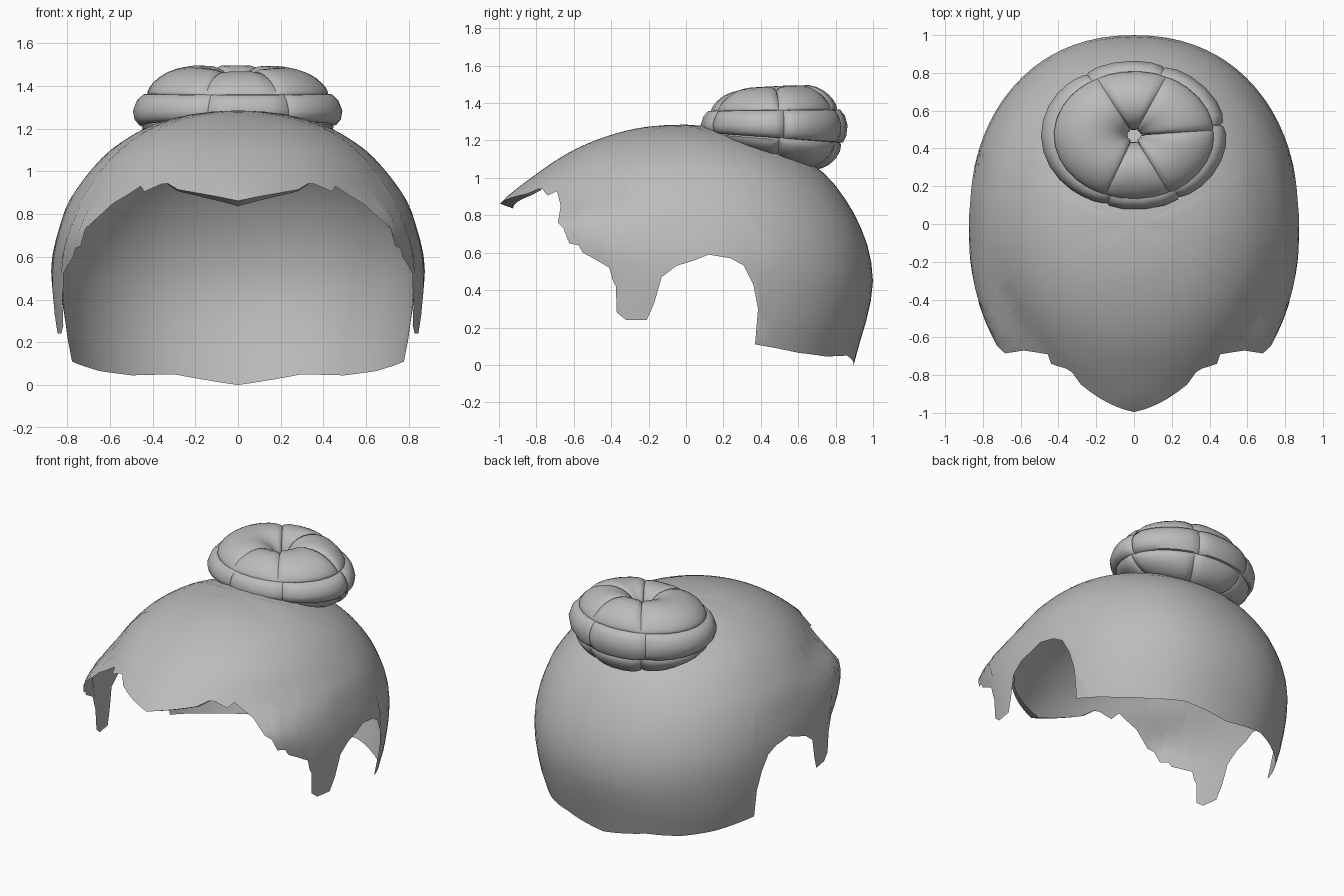
import bpy, math

if "Cube" in bpy.data.objects:
    bpy.data.objects.remove(bpy.data.objects["Cube"])

TOP = 1.285  # crown height
hair = bpy.data.materials.new("hair_grey")
hair.diffuse_color = (0.5, 0.5, 0.5, 1)
hair.use_nodes = True
hair.node_tree.nodes["Principled BSDF"].inputs["Base Color"].default_value = hair.diffuse_color


def lerp_table(table, key):
    """Linear lookup in (key, value) pairs sorted by key."""
    if key <= table[0][0]:
        return table[0][1]
    for (a, va), (b, vb) in zip(table, table[1:]):
        if key <= b:
            return va + (vb - va) * (key - a) / (b - a)
    return table[-1][1]


def smooth_table(table, key):
    """Lookup averaged over a small window, to round the kinks."""
    d = min(.03, key / 2)
    return sum(lerp_table(table, key + d * k) for k in (-1, -.5, 0, .5, 1)) / 5


def profile(points):
    """Radius by height, keyed on the root of the drop so the crown stays round."""
    return [(math.sqrt(TOP - z), r) for z, r in points]


SIDE = profile([(1.285, 0), (1.27, .2), (1.21, .42), (1.09, .61), (.98, .71), (.85, .8),
                (.65, .862), (.55, .877), (.4, .872), (.2, .85), (.1, .83), (0, .79)])
BACK = profile([(1.285, 0), (1.26, .2), (1.2, .41), (1.07, .69), (.96, .8), (.81, .9),
                (.65, .97), (.5, 1), (.4, 1), (.25, .97), (.12, .93), (0, .89)])
FRONT = profile([(1.285, 0), (1.275, .2), (1.23, .4), (1.15, .6), (1.02, .8), (.86, 1.005),
                 (.75, 1.05), (.6, .95), (.5, .83), (.4, .83), (.24, .9)])
# Roundness of the front plan: pointed at the brow, boxier at the temples
PLAN = profile([(1.15, 2), (1.0, 1.92), (.92, 1.78), (.86, 1.85), (.75, 2.5)])


def axes(z, front):
    w = math.sqrt(max(0, TOP - z))
    n = smooth_table(PLAN, w) if front else 2.2
    return smooth_table(SIDE, w), smooth_table(FRONT if front else BACK, w), n


def cap_point(s, z):
    """Point on the right half; s runs from -90 degrees (front) to 90 (back)."""
    a, b, n = axes(z, s < 0)
    c, q = max(0, math.cos(s)), abs(math.sin(s))
    return a * c ** (2 / n), math.copysign(b * q ** (2 / n), s), z


def azimuth(y, z):
    a, b, n = axes(z, y < 0)
    return math.copysign(math.asin(min(1, (abs(y) / b) ** (n / 2))), y)


def finish(name, verts, faces, angle):
    me = bpy.data.meshes.new(name)
    me.from_pydata(verts, [], faces)
    me.materials.append(hair)
    ob = bpy.data.objects.new(name, me)
    bpy.context.collection.objects.link(ob)
    bpy.ops.object.select_all(action='DESELECT')
    ob.select_set(True)
    bpy.context.view_layer.objects.active = ob
    bpy.ops.object.shade_smooth_by_angle(angle=math.radians(angle))
    return ob


# Hairline from brow peak, past the jagged sideburn and ear opening, to the nape (y, z)
HAIRLINE = [(-1, .862), (-.97, .88), (-.85, .915), (-.785, .943), (-.765, .94), (-.74, .905),
            (-.69, .93), (-.67, .85), (-.685, .76), (-.655, .73), (-.645, .65), (-.575, .64),
            (-.57, .6), (-.41, .52), (-.405, .45), (-.375, .42), (-.37, .28), (-.32, .24),
            (-.21, .24), (-.17, .33), (-.13, .47), (-.05, .53), (.12, .59), (.24, .57),
            (.31, .53), (.36, .43), (.385, .3), (.365, .11), (.6, .065), (.75, .045),
            (.86, .05), (.89, 0)]
edge, last = [], -9
for y, z in HAIRLINE:
    s = max(azimuth(y, z), last + .006)
    edge.append((s, z))
    last = s
edge[0], edge[-1] = (-math.pi / 2, .862), (math.pi / 2, 0)
columns = []
for (s0, z0), (s1, z1) in zip(edge, edge[1:]):
    steps = max(1, math.ceil((s1 - s0) / .09))
    columns += [(s0 + (s1 - s0) * k / steps, z0 + (z1 - z0) * k / steps) for k in range(steps)]
columns.append(edge[-1])

# Cap: half shell from crown to hairline, mirrored
ROWS = 18
verts, faces = [(0, 0, TOP)], []
for s, zb in columns:
    for k in range(1, ROWS + 1):
        verts.append(cap_point(s, TOP - (TOP - zb) * (k / ROWS) ** 1.7))
for i in range(len(columns) - 1):
    p, q = 1 + i * ROWS, 1 + (i + 1) * ROWS
    faces.append((0, p, q))
    faces += [(p + k, p + k + 1, q + k + 1, q + k) for k in range(ROWS - 1)]

# Brow lip: thin strip turned under the front edge
brow = [i for i, (s, z) in enumerate(columns) if s <= edge[3][0] + .001]
first = len(verts)
for i in brow:
    x, y, z = verts[i * ROWS + ROWS]
    t = max(0, 1 - x / .42)
    verts.append((x, y + .07 * t, z - .025 * t))
for j in range(len(brow) - 1):
    a, b = brow[j] * ROWS + ROWS, brow[j + 1] * ROWS + ROWS
    faces.append((a, first + j, first + j + 1, b))
cap = finish("hair_cap", verts, faces, 80)
mirror = cap.modifiers.new("mirror", 'MIRROR')
mirror.use_clip = True


# Bun: puffed strands laid around a squashed ring
def bun_point(a, b, puff):
    up = max(0, math.sin(b))
    r = .265 + .225 * puff * math.cos(b) - .05 * up
    r = max(r, .035)
    back = (math.sin(a) + 1) / 2
    h = .19 + .02 * back if up > 0 else .11 + .13 * back
    return (r * math.cos(a), .47 + r * math.sin(a) * .8,
            1.285 + h * puff * math.sin(b))


def strand(name, a0, a1, b0, b1, grow):
    nu, nv = max(6, round((a1 - a0) / 8)), max(6, round((b1 - b0) / 9))
    verts, faces = [], []
    for i in range(nu + 1):
        # crowd the samples at the ends so the cushions have tight seams
        u = math.sin((i / nu * 2 - 1) * math.pi / 2)
        for j in range(nv + 1):
            v = math.sin((j / nv * 2 - 1) * math.pi / 2)
            puff = .86 + (.15 + grow) * (max(0, 1 - u ** 6) * max(0, 1 - v ** 4)) ** .5
            a = math.radians((a0 + a1) / 2 + u * (a1 - a0) / 2)
            b = math.radians((b0 + b1) / 2 + v * (b1 - b0) / 2)
            verts.append(bun_point(a, b, puff))
    for i in range(nu):
        for j in range(nv):
            p = i * (nv + 1) + j
            faces.append((p, p + nv + 1, p + nv + 2, p + 1))
    finish(name, verts, faces, 50)


# Tier: section angles and swirl; sector: ring angles and extra puff
TIERS = [("lower", -100, -26, 0), ("middle", -28, 27, 4), ("upper", 25, 215, 0)]
SECTORS = [("front", -113, -62, -.05), ("right_front", -65, 5, .01), ("right_back", 4, 68, 0),
           ("back", 65, 119, .0), ("left", 116, 250, .02)]
for tier, b0, b1, shift in TIERS:
    for sector, a0, a1, grow in SECTORS:
        strand(f"bun_{tier}_{sector}", a0 + shift, a1 + shift, b0, b1,
               grow if tier == "upper" else 0)
